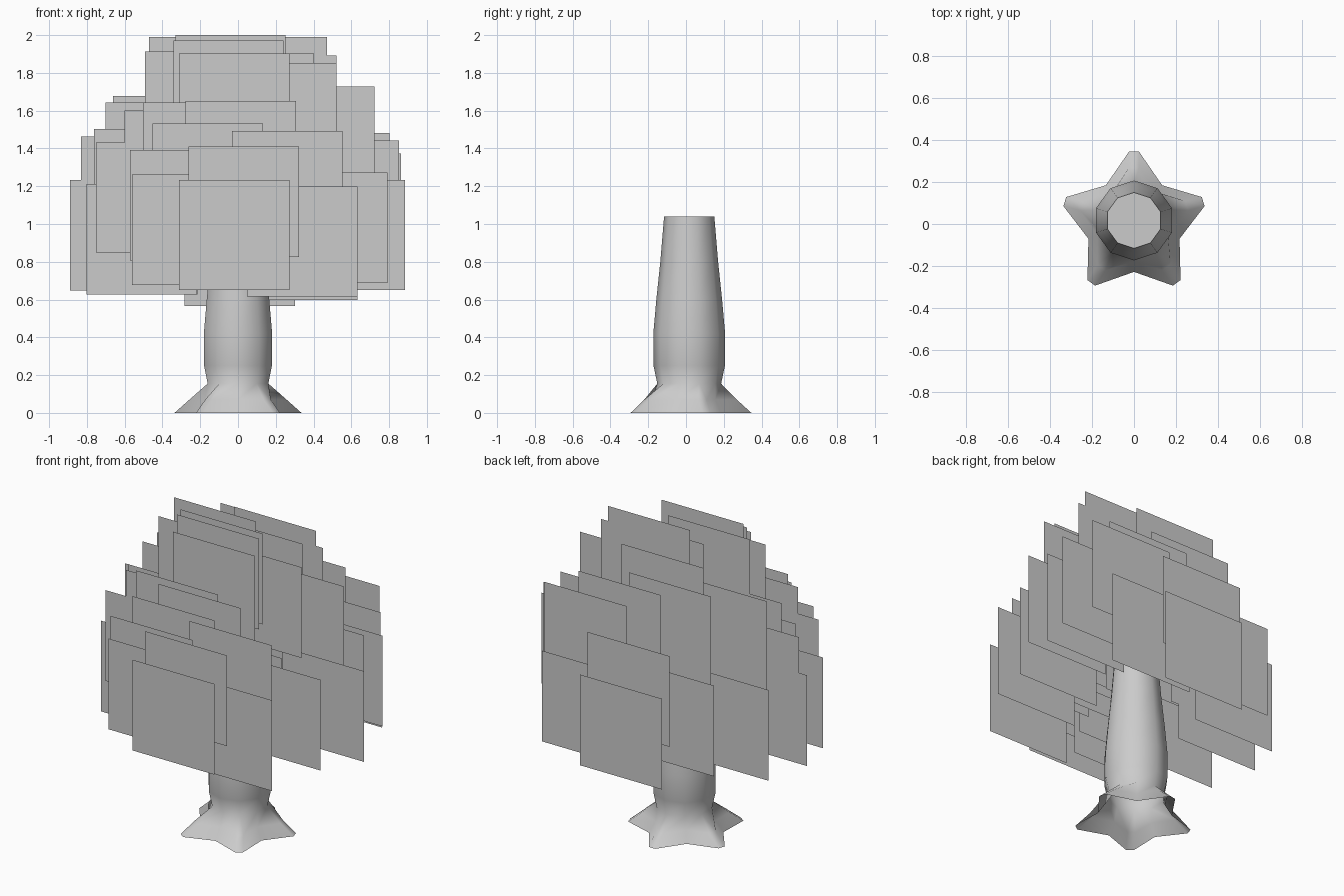
import bpy, bmesh
from math import sin, cos, pi, radians

CY = 0.017         # trunk axis offset in y
HALF = 0.292       # half size of a leaf card


def make(name, verts, faces):
    me = bpy.data.meshes.new(name)
    me.from_pydata(verts, [], faces)
    ob = bpy.data.objects.new(name, me)
    bpy.context.collection.objects.link(ob)
    return ob


# Ring of five lobes; zero spread with equal radii gives the ten-sided trunk
def star(z, tip, valley, spread, cy):
    ring = []
    for k in range(5):
        a = pi / 2 + k * 2 * pi / 5
        for da, r in ((-spread, tip), (spread, tip), (pi / 5, valley)):
            ring.append((r * cos(a + da), cy + r * sin(a + da), z))
    return ring


# Trunk: open-bottomed root flare running up into a ten-sided tapered column
rings = [star(0, 0.347, 0.228, 0.065, 0), star(0.07, 0.264, 0.184, 0.09, 0.006)]
rings += [star(z, r, r, 0, CY) for z, r in
          [(0.155, 0.169), (0.25, 0.189), (0.42, 0.190), (0.60, 0.174), (0.80, 0.153), (1.04, 0.133)]]
n = 15
faces = [(k * n + i, k * n + (i + 1) % n, (k + 1) * n + (i + 1) % n, (k + 1) * n + i)
         for k in range(len(rings) - 1) for i in range(n)]
faces.append(tuple(range((len(rings) - 1) * n, len(rings) * n)))
trunk = make("trunk", [v for r in rings for v in r], faces)
bm = bmesh.new()
bm.from_mesh(trunk.data)
bmesh.ops.remove_doubles(bm, verts=bm.verts, dist=0.0005)
bm.to_mesh(trunk.data)
bm.free()
bpy.context.view_layer.objects.active = trunk
trunk.select_set(True)
bpy.ops.object.shade_smooth_by_angle(angle=radians(75))

# Leaf cards: centres (x, y, z), all facing front
cards = [
    # front half
    (-0.02, -0.625, 0.942), (0.03, -0.57, 1.118), (-0.27, -0.515, 0.97), (0.34, -0.556, 0.907),
    (-0.28, -0.48, 1.10), (-0.16, -0.43, 1.24), (0.26, -0.45, 1.20), (0.015, -0.415, 1.36),
    (-0.46, -0.276, 1.14), (-0.51, -0.25, 0.92), (-0.31, -0.277, 1.31), (-0.21, -0.32, 1.35),
    (0.50, -0.29, 0.98), (-0.02, -0.215, 1.61), (-0.20, -0.105, 1.62), (-0.04, -0.11, 1.708),
    (-0.05, -0.13, 1.68), (0.23, -0.10, 1.56),
    # back half
    (-0.54, 0.04, 1.17), (-0.47, -0.03, 1.21),
    (0.01, 0.645, 0.857), (-0.01, 0.60, 1.12), (-0.507, 0.30, 0.92), (-0.28, 0.53, 0.975),
    (0.34, 0.56, 0.89), (0.40, 0.45, 1.275), (-0.597, 0.04, 0.94), (0.593, 0.02, 0.942),
    (0.57, 0.24, 1.08), (0.56, 0.06, 1.15), (0.51, 0.305, 1.19), (-0.41, 0.03, 1.35),
    (-0.37, 0.12, 1.385), (-0.18, 0.025, 1.697), (0.18, 0.12, 1.697), (0.23, 0.12, 1.60),
    (0.11, 0.08, 1.61), (0.43, 0.045, 1.435), (0.21, 0.378, 1.37), (-0.05, 0.31, 1.587),
    (-0.13, 0.35, 1.44)]
verts, faces = [], []
for x, y, z in cards:
    b = len(verts)
    verts += [(x + sx * HALF, y, z + sz * HALF) for sx, sz in ((-1, -1), (1, -1), (1, 1), (-1, 1))]
    faces.append((b, b + 1, b + 2, b + 3))
make("leaf_cards", verts, faces)
